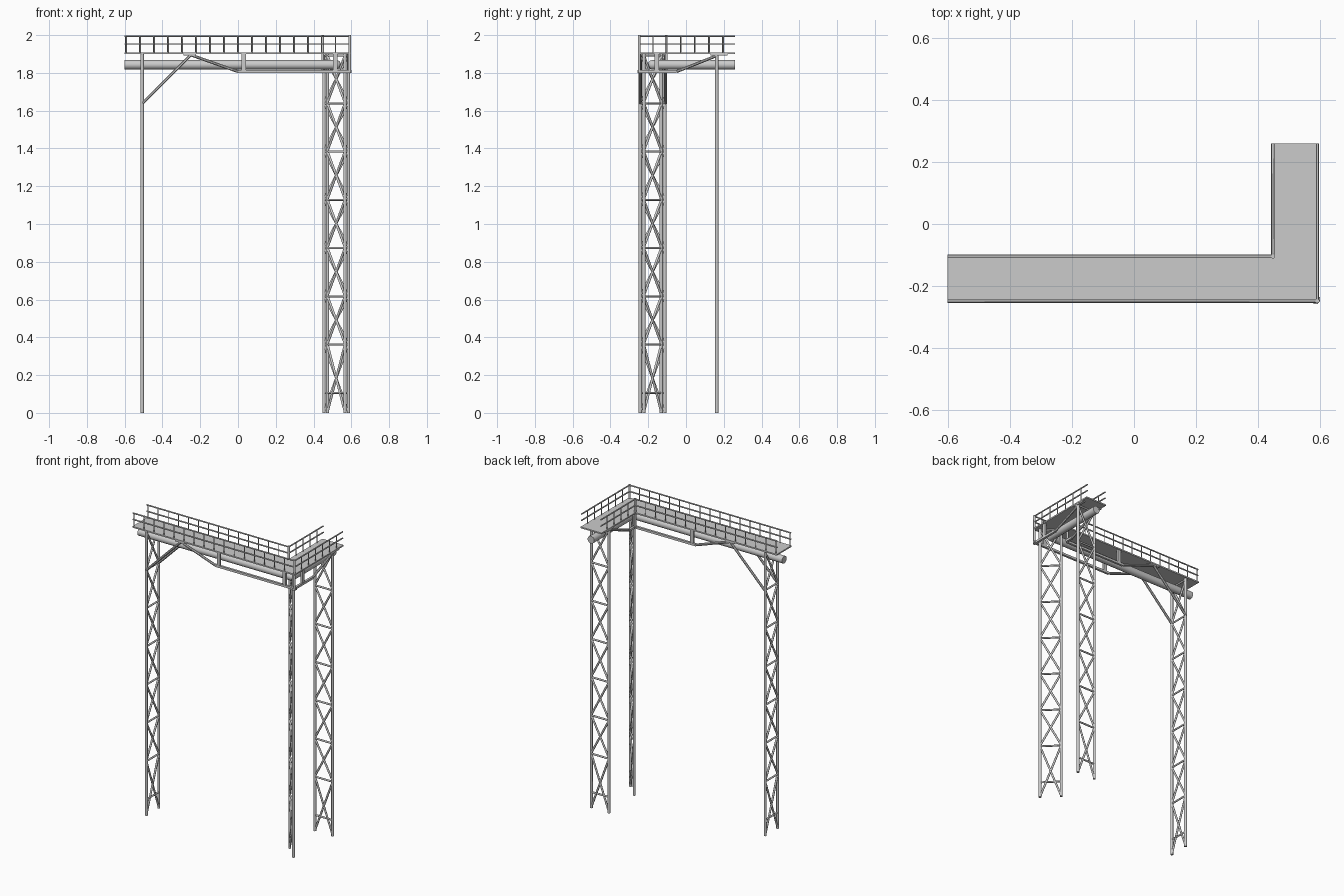
import bpy, bmesh, math
from mathutils import Vector, Matrix

cube = bpy.data.objects.get("Cube")
if cube:
    bpy.data.objects.remove(cube, do_unlink=True)

steel = bpy.data.materials.new("grey_steel")
steel.use_nodes = True
GREY = (0.6, 0.6, 0.6, 1)
steel.diffuse_color = GREY
steel.node_tree.nodes["Principled BSDF"].inputs["Base Color"].default_value = GREY

# Deck layout
X0, X1 = -0.602, 0.597
Y0, Y1 = -0.254, 0.26
OUT_X, OUT_Y = 0.591, -0.248
IN_X, IN_Y = 0.448, -0.104
MID_X, MID_Y = 0.52, -0.177
DECK = 1.9


def bar(bm, a, b, r, sides=8):
    """Straight round or square bar between two points."""
    a, b = Vector(a), Vector(b)
    d = b - a
    q = d.to_track_quat('Z', 'Y').to_matrix().to_4x4()
    turn = Matrix.Rotation(math.pi / sides, 4, 'Z')
    bmesh.ops.create_cone(bm, cap_ends=True, segments=sides, radius1=r, radius2=r,
                          depth=d.length, matrix=Matrix.Translation((a + b) / 2) @ q @ turn)


def box(bm, centre, size):
    m = Matrix.Translation(centre) @ Matrix.Diagonal((*size, 1))
    bmesh.ops.create_cube(bm, size=1, matrix=m)


def finish(bm, name, smooth=False):
    mesh = bpy.data.meshes.new(name)
    bmesh.ops.recalc_face_normals(bm, faces=bm.faces)
    for f in bm.faces:
        f.smooth = smooth and len(f.verts) == 4
    if smooth:
        for e in bm.edges:
            e.smooth = e.calc_face_angle(0) < math.radians(65)
    bm.to_mesh(mesh)
    bm.free()
    mesh.materials.append(steel)
    obj = bpy.data.objects.new(name, mesh)
    bpy.context.collection.objects.link(obj)


# L-shaped walkway deck
bm = bmesh.new()
outline = [(X0, Y0), (X1, Y0), (X1, Y1), (IN_X - 0.006, Y1),
           (IN_X - 0.006, IN_Y + 0.006), (X0, IN_Y + 0.006)]
face = bm.faces.new([bm.verts.new((x, y, DECK)) for x, y in outline])
top = bmesh.ops.extrude_face_region(bm, geom=[face])["geom"]
bmesh.ops.translate(bm, vec=(0, 0, 0.009),
                    verts=[v for v in top if isinstance(v, bmesh.types.BMVert)])
finish(bm, "deck")


# Lattice trestles: centre and direction of the frame's width
def trestle(name, x, y, angle):
    bm = bmesh.new()
    half = 0.065
    dx, dy = half * math.cos(angle), half * math.sin(angle)
    p, q = (x - dx, y - dy), (x + dx, y + dy)
    levels = [0.106 + 0.2555 * i for i in range(7)]
    for xy in (p, q):
        bar(bm, (*xy, 0), (*xy, DECK), 0.009)
    for z in levels + [DECK - 0.008]:
        bar(bm, (*p, z), (*q, z), 0.006)
    stops = [0.0] + levels[1:] + [DECK - 0.008]
    for lo, hi in zip(stops, stops[1:]):
        bar(bm, (*p, lo + 0.005), (*q, hi), 0.0065)
        bar(bm, (*q, lo + 0.005), (*p, hi), 0.0065)
    finish(bm, name, True)


trestle("right_trestle", -0.507, MID_Y, math.pi / 2)
trestle("back_trestle", MID_X, 0.163, 0)
trestle("corner_trestle", MID_X, MID_Y, -math.pi / 4)


# Railings: posts at even steps plus two rails
def railing(name, start, end):
    bm = bmesh.new()
    a, b = Vector(start), Vector(end)
    step = 0.0742
    for i in range(int((b - a).length / step) + 1):
        x, y = a + (b - a).normalized() * step * i
        bar(bm, (x, y, DECK), (x, y, 1.994), 0.0032, 6)
    for z in (1.953, 1.995):
        bar(bm, (*a, z), (*b, z), 0.0045, 6)
    finish(bm, name, True)


railing("outer_front_railing", (OUT_X, OUT_Y), (X0, OUT_Y))
railing("outer_side_railing", (OUT_X, OUT_Y), (OUT_X, Y1))
railing("inner_front_railing", (IN_X, IN_Y), (X0, IN_Y))
railing("inner_side_railing", (IN_X, IN_Y), (IN_X, Y1))

# Thicker poles at the two corners, from the chords up to the top rail
LOW, R = 1.807, 0.0105
for name, x, y in (("outer_corner_pole", OUT_X, OUT_Y), ("inner_corner_pole", IN_X, IN_Y)):
    bm = bmesh.new()
    bar(bm, (x, y, LOW - 0.007), (x, y, 2.0), 0.0075)
    finish(bm, name, True)

# Bent chords and hanger posts below both edges of the long arm
for side, y, end in (("outer", OUT_Y + 0.005, 0.6), ("inner", IN_Y - 0.005, IN_X)):
    bm = bmesh.new()
    bar(bm, (0, y, LOW), (end, y, LOW), R, 4)
    bar(bm, (-0.25, y, DECK - 0.005), (0, y, LOW), R * 0.8)
    bar(bm, (-0.507, y, 1.637), (-0.25, y, DECK - 0.005), R * 0.8)
    box(bm, (-0.255, y, DECK - 0.004), (0.065, 0.018, 0.008))
    box(bm, (0.03, y, 1.858), (0.024, 0.012, 0.09))
    if side == "outer":
        box(bm, (0.515, y, 1.858), (0.024, 0.012, 0.09))
    finish(bm, side + "_long_truss")

# Matching chords below the short arm
for side, x, start in (("outer", OUT_X - 0.005, -0.258), ("inner", IN_X + 0.005, IN_Y)):
    bm = bmesh.new()
    bar(bm, (x, start, LOW), (x, -0.05, LOW), R, 4)
    bar(bm, (x, -0.05, LOW), (x, 0.165, DECK - 0.008), R * 0.8)
    box(bm, (x, 0.175, DECK - 0.004), (0.018, 0.09, 0.008))
    if side == "outer":
        box(bm, (x, -0.155, 1.858), (0.012, 0.024, 0.09))
    finish(bm, side + "_short_truss")

# Pipe hung under the deck, with a rounded elbow
bm = bmesh.new()
PZ, PR = 1.843, 0.025
bar(bm, (X0, MID_Y, PZ), (MID_X, MID_Y, PZ), PR, 12)
bar(bm, (MID_X, MID_Y, PZ), (MID_X, Y1, PZ), PR, 12)
bmesh.ops.create_uvsphere(bm, u_segments=12, v_segments=8, radius=PR,
                          matrix=Matrix.Translation((MID_X, MID_Y, PZ)))
finish(bm, "pipe", True)
